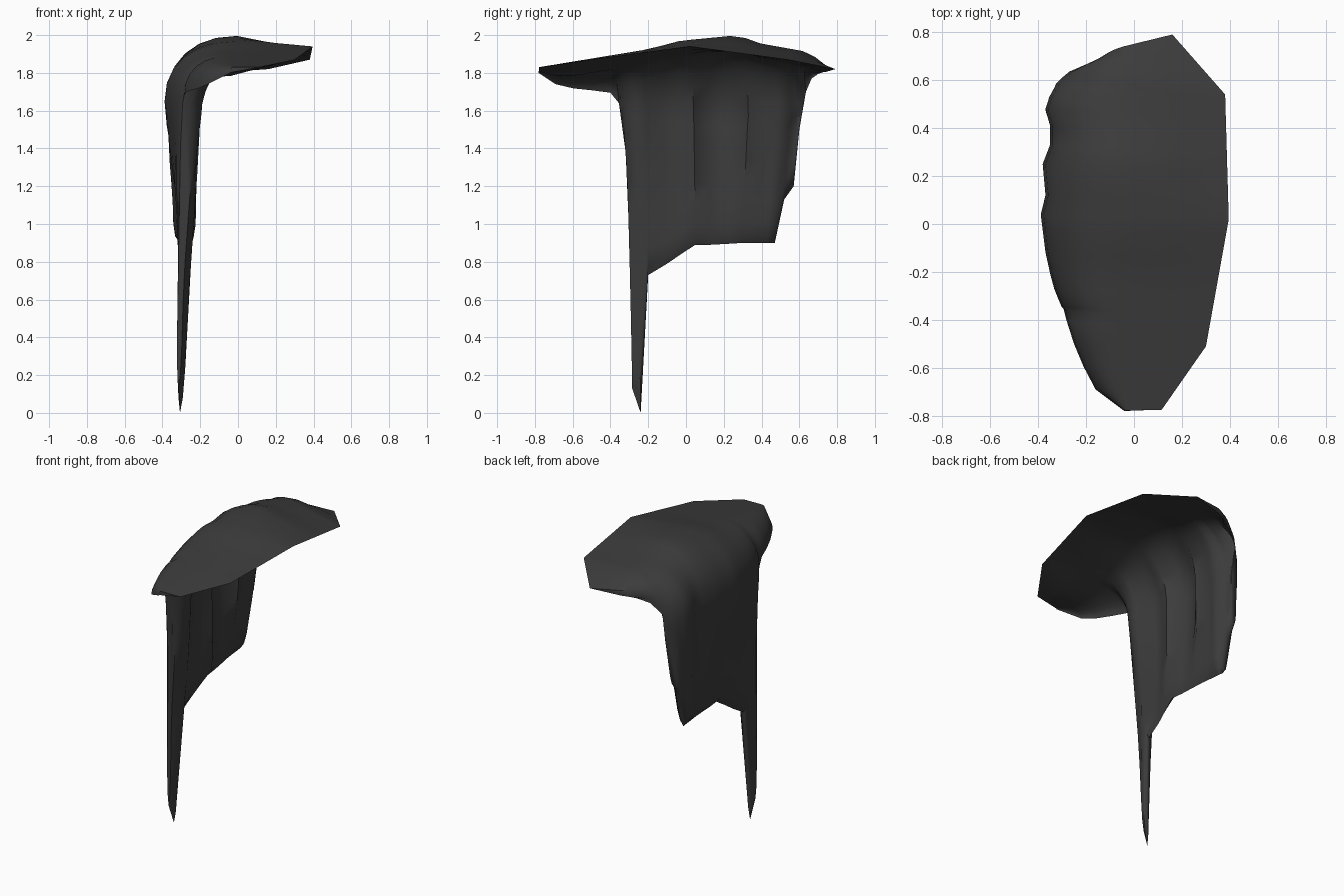
import bpy, bmesh, math
from mathutils import Vector

cube = bpy.data.objects.get("Cube")
if cube:
    bpy.data.objects.remove(cube, do_unlink=True)

stone = bpy.data.materials.new("dark_grey_stone")
stone.use_nodes = True
stone.diffuse_color = (0.045, 0.045, 0.045, 1)
stone.node_tree.nodes["Principled BSDF"].inputs["Base Color"].default_value = stone.diffuse_color
stone.node_tree.nodes["Principled BSDF"].inputs["Roughness"].default_value = 0.9


def interp(table, k):
    for (k0, a), (k1, b) in zip(table, table[1:]):
        if k <= k1:
            return a + (b - a) * max(0, (k - k0) / (k1 - k0))
    return table[-1][1]


def arc(a, b, steps, power):
    """Quarter-round bend from the level point a down to the upright point b."""
    pts = []
    for i in range(steps + 1):
        q = math.pi / 2 * i / steps
        p = a.lerp(b, i / steps)
        p.x = a.x + (b.x - a.x) * math.sin(q) ** power
        p.z = b.z + (a.z - b.z) * max(0, math.cos(q)) ** power
        pts.append(p)
    return pts


# Outline of the free edge, the ridge height and the outer face of the wall, all along y
rim_x = ((-.775, .115), (-.51, .3), (.02, .395), (.54, .38), (.79, .16))
rim_z = ((-.775, 1.83), (-.51, 1.87), (.02, 1.94), (.54, 1.87), (.79, 1.82))
ridge_z = ((-.78, 1.83), (-.2, 1.925), (-.03, 1.97), (.28, 2), (.37, 1.96), (.65, 1.91), (.74, 1.84))
wall_x = ((-.36, -.295), (-.28, -.33), (-.15, -.365), (.05, -.39), (.15, -.36),
          (.27, -.385), (.33, -.35), (.45, -.35), (.49, -.375), (.59, -.32), (.64, -.27))
taper = ((0, .22), (.7, .36), (.9, .45), (1.2, .65), (1.6, 1))

# Cross-sections from front to back: rim y, lower edge point, wall top y, wall thickness
sections = (
    (-.775, (-.04, -.78, 1.8), -.78, 0), (-.65, (-.16, -.69, 1.74), -.69, 0),
    (-.57, (-.21, -.595, 1.718), -.595, 0),
    (-.51, (-.25, -.5, 1.708), -.5, 0), (-.44, (-.282, -.4, 1.695), -.4, 0),
    (-.4, (-.293, -.355, 1.64), -.36, 0), (-.37, (-.3, -.295, 1.2), -.345, .4),
    (-.34, (-.315, -.285, .13), -.32, .75), (-.3, (-.307, -.24, 0), -.27, 1),
    (-.25, (-.285, -.2, .73), -.21, 1), (-.15, (-.28, -.1, .79), -.12, .6),
    (-.05, (-.27, -.02, .845), -.03, .75), (.02, (-.26, .05, .89), .04, .85),
    (.12, (-.27, .13, .89), .12, .4), (.22, (-.28, .22, .895), .25, .5),
    (.3, (-.29, .3, .9), .33, .9), (.38, (-.3, .38, .9), .41, .75),
    (.44, (-.305, .43, .9), .48, .95), (.48, (-.31, .47, .9), .53, .9),
    (.5, (-.31, .52, 1.13), .56, .7), (.52, (-.31, .57, 1.2), .59, .5),
    (.54, (-.28, .6, 1.5), .61, .3), (.6, (-.27, .635, 1.7), .635, 0),
    (.7, (-.2, .665, 1.77), .665, 0), (.79, (-.13, .69, 1.79), .69, 0))

# Overhanging slab bending down into a wall with one long pointed leg
bm = bmesh.new()
last = first = None
for n, (ry, hem, top_y, thick) in enumerate(sections):
    hem = Vector(hem)
    rim = Vector((interp(rim_x, ry), ry, interp(rim_z, ry)))
    cy = (ry + top_y) / 2
    crest = Vector(((rim.x + hem.x) / 2 - .06, cy, interp(ridge_z, cy)))
    below = crest.copy()
    below.z -= min(.075, .5 * (crest.z - hem.z) + .01)
    if hem.z > 1.6:
        outer_top, inner_top = hem.copy(), hem.copy()
    else:
        x = interp(wall_x, top_y)
        outer_top = Vector((x, top_y, 1.65))
        inner_top = Vector((x + (-.195 - x) * thick, top_y, max(1.57, hem.z)))
    outer = [rim, rim.lerp(crest, .5)] + arc(crest, outer_top, 6, .9)
    inner = [rim.lerp(below, .5)] + arc(below, inner_top, 6, 1.05)

    # Wall rows, thinning toward the lower edge and gently folded
    half = (inner_top.x - outer_top.x) / 2
    for r, t in enumerate((.12, .25, .4, .55, .7, .85, .95, 1)):
        if hem.z > 1.6:
            mid, h = hem.copy(), 0
        else:
            mid = ((outer_top + inner_top) / 2).lerp(hem, t)
            mid.y = hem.y + (top_y - hem.y) * (1 - t) ** 1.2
            mid.x += .008 * thick * math.sin(n * 2.1 + r * .6) * math.sin(math.pi * t)
            h = half * interp(taper, mid.z) * min(1, (1 - t) / .1) ** .5
        outer.append(mid - Vector((h, 0, 0)))
        inner.append(mid + Vector((h, 0, 0)))

    ring = [bm.verts.new(p) for p in outer + inner[-2::-1]]
    if last:
        for i in range(len(ring)):
            j = (i + 1) % len(ring)
            bm.faces.new((last[i], last[j], ring[j], ring[i]))
    else:
        first = ring
    last = ring
bm.faces.new(first)
bm.faces.new(last)
bmesh.ops.remove_doubles(bm, verts=bm.verts, dist=.0005)
bmesh.ops.dissolve_degenerate(bm, edges=bm.edges, dist=.0005)
bmesh.ops.recalc_face_normals(bm, faces=bm.faces)

mesh = bpy.data.meshes.new("rock_overhang")
bm.to_mesh(mesh)
bm.free()
mesh.materials.append(stone)
rock = bpy.data.objects.new("rock_overhang", mesh)
bpy.context.collection.objects.link(rock)
bpy.ops.object.select_all(action="DESELECT")
rock.select_set(True)
bpy.context.view_layer.objects.active = rock
bpy.ops.object.shade_smooth_by_angle(angle=math.radians(50))
